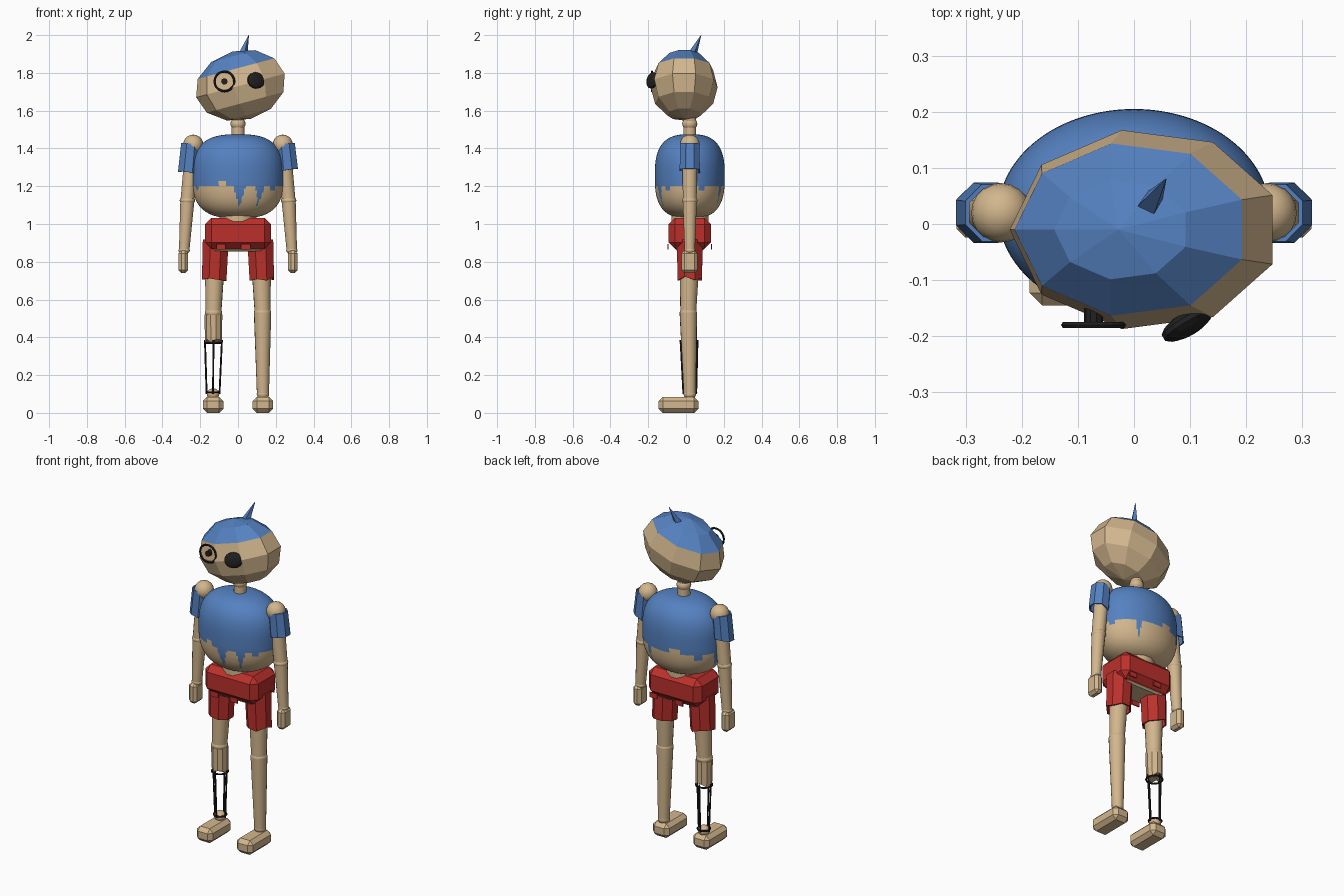
import bpy, bmesh, math, random
from mathutils import Matrix, Vector

if "Cube" in bpy.data.objects:
    bpy.data.objects.remove(bpy.data.objects["Cube"])

random.seed(4)


def material(name, rgb):
    m = bpy.data.materials.new(name)
    m.diffuse_color = (*rgb, 1)
    m.use_nodes = True
    m.node_tree.nodes["Principled BSDF"].inputs["Base Color"].default_value = m.diffuse_color
    return m


WOOD = material("pale wood", (0.65, 0.47, 0.27))
BLUE = material("blue paint", (0.09, 0.22, 0.53))
RED = material("red paint", (0.5, 0.03, 0.025))
DARK = material("dark metal", (0.015, 0.015, 0.015))


def finish(bm, name, mats, smooth=False):
    bmesh.ops.recalc_face_normals(bm, faces=bm.faces)
    me = bpy.data.meshes.new(name)
    bm.to_mesh(me)
    bm.free()
    ob = bpy.data.objects.new(name, me)
    bpy.context.collection.objects.link(ob)
    for m in mats:
        me.materials.append(m)
    if smooth:
        bpy.ops.object.select_all(action='DESELECT')
        ob.select_set(True)
        bpy.context.view_layer.objects.active = ob
        bpy.ops.object.shade_smooth_by_angle(angle=math.radians(40))
    return ob


def tube(name, p, q, r1, r2, mat, sides=16, smooth=True, capped=True, ragged=0.0):
    """Tapered tube from p (radius r1) to q (radius r2)."""
    p, q = Vector(p), Vector(q)
    d = q - p
    bm = bmesh.new()
    mtx = Matrix.Translation((p + q) / 2) @ d.to_track_quat('Z', 'Y').to_matrix().to_4x4()
    mtx = mtx @ Matrix.Rotation(math.pi / sides, 4, 'Z')
    bmesh.ops.create_cone(bm, cap_ends=capped, segments=sides, radius1=r1, radius2=r2,
                          depth=d.length, matrix=mtx)
    for v in bm.verts:
        if ragged and (v.co - q).dot(d) > -1e-4:
            v.co.z += random.uniform(-ragged, ragged)
    ob = finish(bm, name, [mat], smooth)
    if not capped:
        s = ob.modifiers.new("thickness", 'SOLIDIFY')
        s.thickness = 0.008
    return ob


def ball(name, c, size, mat, rot=None, seg=20, smooth=True):
    bm = bmesh.new()
    mtx = Matrix.Translation(c) @ (rot or Matrix()) @ Matrix.Diagonal((*size, 1))
    bmesh.ops.create_uvsphere(bm, u_segments=seg, v_segments=seg // 2, radius=1, matrix=mtx)
    return finish(bm, name, [mat], smooth)


def block(name, c, size, mat, bevel=0.0):
    bm = bmesh.new()
    bmesh.ops.create_cube(bm, size=1, matrix=Matrix.Translation(c) @ Matrix.Diagonal((*size, 1)))
    if bevel:
        bmesh.ops.bevel(bm, geom=bm.edges[:], offset=bevel, segments=1, affect='EDGES')
    return finish(bm, name, [mat])


def ring(name, c, R, r, mat, axis='Z'):
    """Thin hoop, lying flat or facing the front."""
    rot = (math.pi / 2, 0, 0) if axis == 'Y' else (0, 0, 0)
    bpy.ops.mesh.primitive_torus_add(location=c, rotation=rot, major_radius=R, minor_radius=r,
                                     major_segments=20, minor_segments=6)
    ob = bpy.context.object
    ob.name = name
    ob.data.materials.append(mat)


# Head: faceted tilted ellipsoid, painted cap with a missing and a spilled facet
bm = bmesh.new()
bmesh.ops.create_uvsphere(bm, u_segments=9, v_segments=6, radius=1,
                          matrix=Matrix.Rotation(math.radians(10), 4, 'Z'))
for f in bm.faces:
    c = f.calc_center_median()
    a = math.degrees(math.atan2(c.y, c.x))
    chipped = abs(a - 150) < 10 and 0.5 < c.z < 0.8
    spilled = abs(a + 10) < 10 and 0 < c.z < 0.5
    f.material_index = int((c.z > 0.5 and not chipped) or spilled)
bm.transform(Matrix.Translation((0.02, -0.01, 1.735)) @ Matrix.Rotation(math.radians(-15), 4, 'Y')
             @ Matrix.Diagonal((0.25, 0.18, 0.185, 1)))
finish(bm, "head", [WOOD, BLUE])
tube("hair_tuft", (0.025, 0.03, 1.89), (0.057, 0.08, 2.0), 0.026, 0.001, BLUE, 4, False)

# Eyes: an open ring with a pupil, and a dark lens
ring("eye_ring", (-0.072, -0.18, 1.755), 0.052, 0.006, DARK, 'Y')
tube("eye_pupil", (-0.072, -0.184, 1.755), (-0.072, -0.15, 1.755), 0.017, 0.017, DARK, 10, False)
lens_dir = Vector((0.5, -0.85, 0.2)).to_track_quat('Z', 'Y').to_matrix().to_4x4()
ball("eye_lens", (0.095, -0.178, 1.76), (0.052, 0.045, 0.02), DARK, lens_dir, 14, False)

# Neck
tube("neck", (0, 0.02, 1.45), (0, 0.02, 1.58), 0.035, 0.033, WOOD)
ball("neck_joint", (0, 0.02, 1.53), (0.04, 0.04, 0.035), WOOD)

# Torso: full rounded barrel with a torn painted shirt
# tears: angle, half width, drop of the hem (negative = notch), pointed or square
TEARS = [(-88, 8, 0.12, 1), (-61, 7, 0.11, 1), (-110, 6, -0.035, 0), (-40, 5, 0.03, 0),
         (172, 9, 0.11, 1), (138, 6, 0.04, 0), (61, 5, 0.10, 1), (105, 7, -0.03, 0),
         (20, 5, 0.03, 0), (-155, 6, 0.04, 1)]


def hem(a):
    z = 1.205
    for t, w, drop, pointed in TEARS:
        k = abs((a - t + 180) % 360 - 180) / w
        if k < 1:
            z -= drop * (1 - k if pointed else 1)
    return z


bm = bmesh.new()
N, M, E = 144, 72, 2 / 2.8
rows = []
for i in range(1, M):
    t = math.pi * i / M
    c, r = math.cos(t), math.sin(t) ** E
    z = 1.2525 + 0.2225 * math.copysign(abs(c) ** E, c)
    rows.append([bm.verts.new((0.242 * r * math.cos(2 * math.pi * j / N),
                               0.02 + 0.185 * r * math.sin(2 * math.pi * j / N), z)) for j in range(N)])
for lo, hi in zip(rows, rows[1:]):
    for j in range(N):
        bm.faces.new((lo[j], lo[(j + 1) % N], hi[(j + 1) % N], hi[j]))
bm.faces.new(rows[0])
bm.faces.new(rows[-1])
for f in bm.faces:
    c = f.calc_center_median()
    a = math.degrees(math.atan2((c.y - 0.02) / 0.185, c.x / 0.242))
    f.material_index = int(c.z > hem(a))
finish(bm, "torso", [WOOD, BLUE], True)

# Pelvis with red shorts and wood underside
block("shorts_waist", (0, 0.02, 0.95), (0.35, 0.225, 0.165), RED, 0.035)
block("pelvis", (0, 0.02, 0.9), (0.26, 0.15, 0.09), WOOD, 0.01)
tube("waist", (0, 0.02, 1.0), (0, 0.02, 1.06), 0.1, 0.1, WOOD)
for i, (x, y) in enumerate([(0.04, -0.095), (-0.09, -0.095), (-0.05, 0.135), (0.12, 0.135)]):
    block(f"shorts_scrap_{i}", (x, y, 0.88), (0.05, 0.006, 0.03), RED)

# Arms and legs
for side, s in (("left", -1), ("right", 1)):
    y = 0.02
    shoulder, elbow, wrist = (s * 0.237, y, 1.42), (s * 0.268, y, 1.125), (s * 0.285, y, 0.86)
    ball(f"{side}_shoulder", shoulder, (0.053,) * 3, WOOD)
    tube(f"{side}_upper_arm", shoulder, elbow, 0.042, 0.037, WOOD)
    ball(f"{side}_elbow", elbow, (0.041, 0.041, 0.025), WOOD)
    tube(f"{side}_forearm", elbow, wrist, 0.038, 0.028, WOOD)
    tube(f"{side}_sleeve", (s * 0.25, y, 1.425), (s * 0.264, y, 1.28), 0.055, 0.058,
         BLUE, 8, False, False, 0.012)
    ball(f"{side}_wrist", wrist, (0.03, 0.03, 0.02), WOOD)
    block(f"{side}_hand", (s * 0.29, y - 0.002, 0.8), (0.052, 0.085, 0.12), WOOD, 0.016)

    hip, knee, ankle = (s * 0.12, y, 0.88), (s * 0.13, 0.012, 0.53), (s * 0.132, y, 0.1)
    tube(f"{side}_thigh", hip, knee, 0.056, 0.042, WOOD)
    ball(f"{side}_knee", knee, (0.046, 0.046, 0.032), WOOD)
    tube(f"{side}_shorts_leg", (s * 0.118, y, 0.915), (s * 0.126, y, 0.71), 0.074, 0.07,
         RED, 8, False, False, 0.012)
    ball(f"{side}_ankle", ankle, (0.033, 0.033, 0.03), WOOD)
    block(f"{side}_foot", (s * 0.132, -0.04, 0.0425), (0.108, 0.21, 0.085), WOOD, 0.022)
    if s > 0:
        tube("right_shin", knee, ankle, 0.046, 0.032, WOOD)

# Broken left shin: splintered stump, hoops and thin rods
tube("shin_stump", (-0.13, 0.014, 0.52), (-0.13, 0.016, 0.37), 0.047, 0.045, WOOD, 10, False, True, 0.025)
ring("upper_hoop", (-0.13, 0.016, 0.37), 0.045, 0.005, DARK)
ring("lower_hoop", (-0.132, 0.02, 0.11), 0.035, 0.005, DARK)
for k in range(4):
    a = math.pi / 2 * k
    ca, sa = math.cos(a), math.sin(a)
    tube(f"shin_rod_{k}", (-0.13 + 0.045 * ca, 0.016 + 0.045 * sa, 0.385),
         (-0.132 + 0.034 * ca, 0.02 + 0.034 * sa, 0.1), 0.005, 0.005, DARK, 6)
